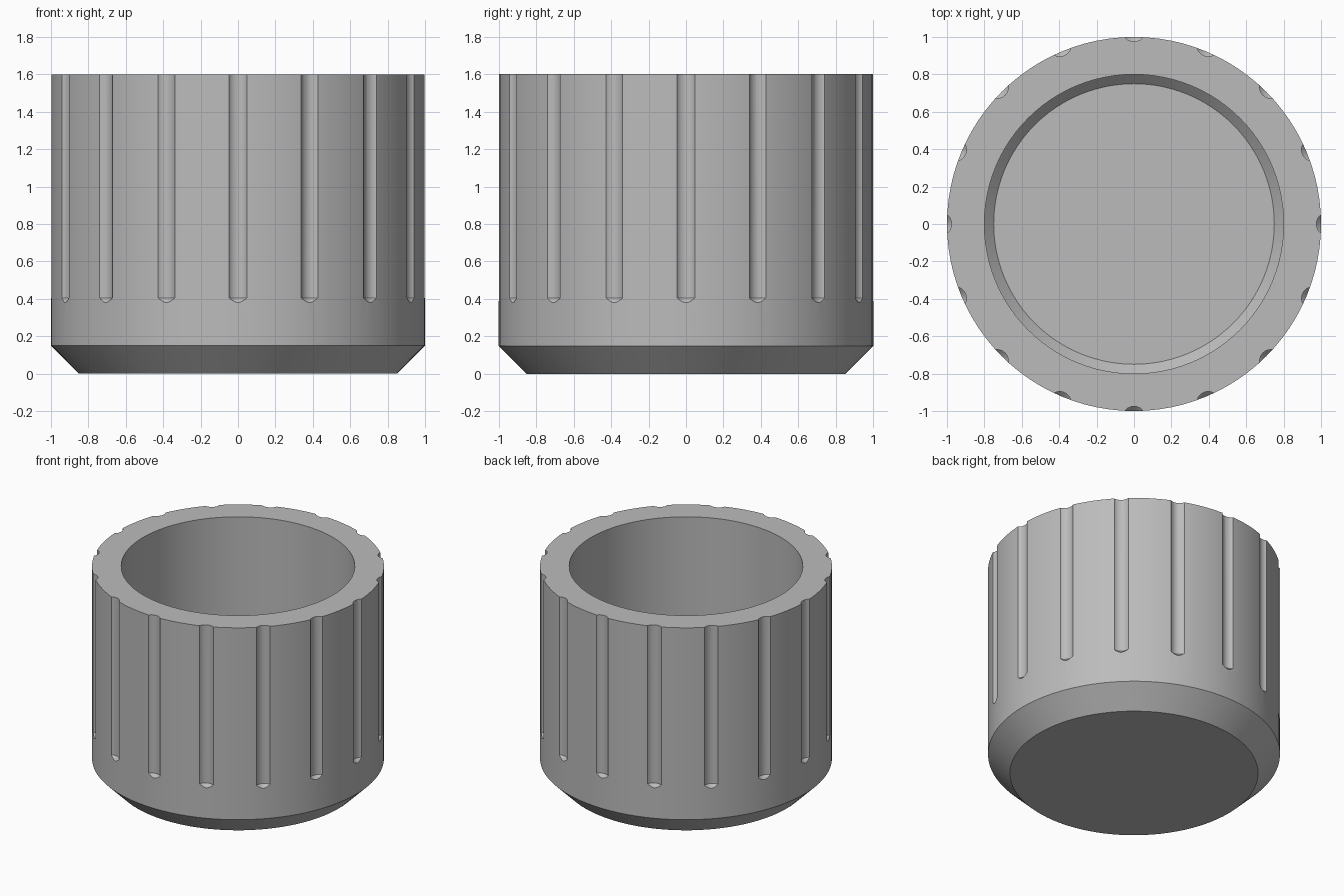
import bpy, bmesh, math
from mathutils import Matrix, Vector

cube = bpy.data.objects.get("Cube")
if cube:
    bpy.data.objects.remove(cube, do_unlink=True)

grey = bpy.data.materials.new("plain grey")
grey.use_nodes = True
colour = (0.5, 0.5, 0.5, 1)
grey.diffuse_color = colour
grey.node_tree.nodes["Principled BSDF"].inputs["Base Color"].default_value = colour


def lathe(bm, profile, steps, place=Matrix()):
    """Revolve a profile of (radius, height) points into a closed solid."""
    rings = []
    for r, z in profile:
        rings.append([bm.verts.new(place @ Vector((
            r * math.cos(math.tau * i / steps),
            r * math.sin(math.tau * i / steps), z))) for i in range(steps)])
    for low, high in zip(rings, rings[1:]):
        for i in range(steps):
            j = (i + 1) % steps
            bm.faces.new((low[i], low[j], high[j], high[i]))
    bm.faces.new(rings[0][::-1])
    bm.faces.new(rings[-1])


def make_object(name, bm):
    bmesh.ops.recalc_face_normals(bm, faces=bm.faces)
    mesh = bpy.data.meshes.new(name)
    bm.to_mesh(mesh)
    bm.free()
    mesh.materials.append(grey)
    ob = bpy.data.objects.new(name, mesh)
    bpy.context.collection.objects.link(ob)
    return ob


# Cup body: chamfered base, straight wall, hollow with a chamfered floor
HEIGHT, FLOOR = 1.6, 0.2
bm = bmesh.new()
lathe(bm, [(0.85, 0), (1, 0.15), (1, HEIGHT), (0.8, HEIGHT),
           (0.8, FLOOR + 0.05), (0.75, FLOOR)], 96)
body = make_object("ribbed_cap", bm)

# Sixteen grip grooves, each cut by a rod with a bevelled lower end
GROOVES, ROD = 16, 0.0625
bm = bmesh.new()
for k in range(GROOVES):
    place = Matrix.Rotation(math.tau * k / GROOVES, 4, "Z") @ Matrix.Translation((1.0375, 0, 0))
    lathe(bm, [(0.02, 0.405 - ROD + 0.02), (ROD, 0.405), (ROD, HEIGHT + 0.1)], 24, place)
cutter = make_object("groove_cutter", bm)

cut = body.modifiers.new("grooves", "BOOLEAN")
cut.operation = "DIFFERENCE"
cut.solver = "EXACT"
cut.object = cutter
bpy.context.view_layer.objects.active = body
body.select_set(True)
bpy.ops.object.modifier_apply(modifier=cut.name)
bpy.data.objects.remove(cutter, do_unlink=True)

# Soften the round walls, keep the rims and groove edges crisp
bpy.ops.object.shade_smooth_by_angle(angle=math.radians(20))
